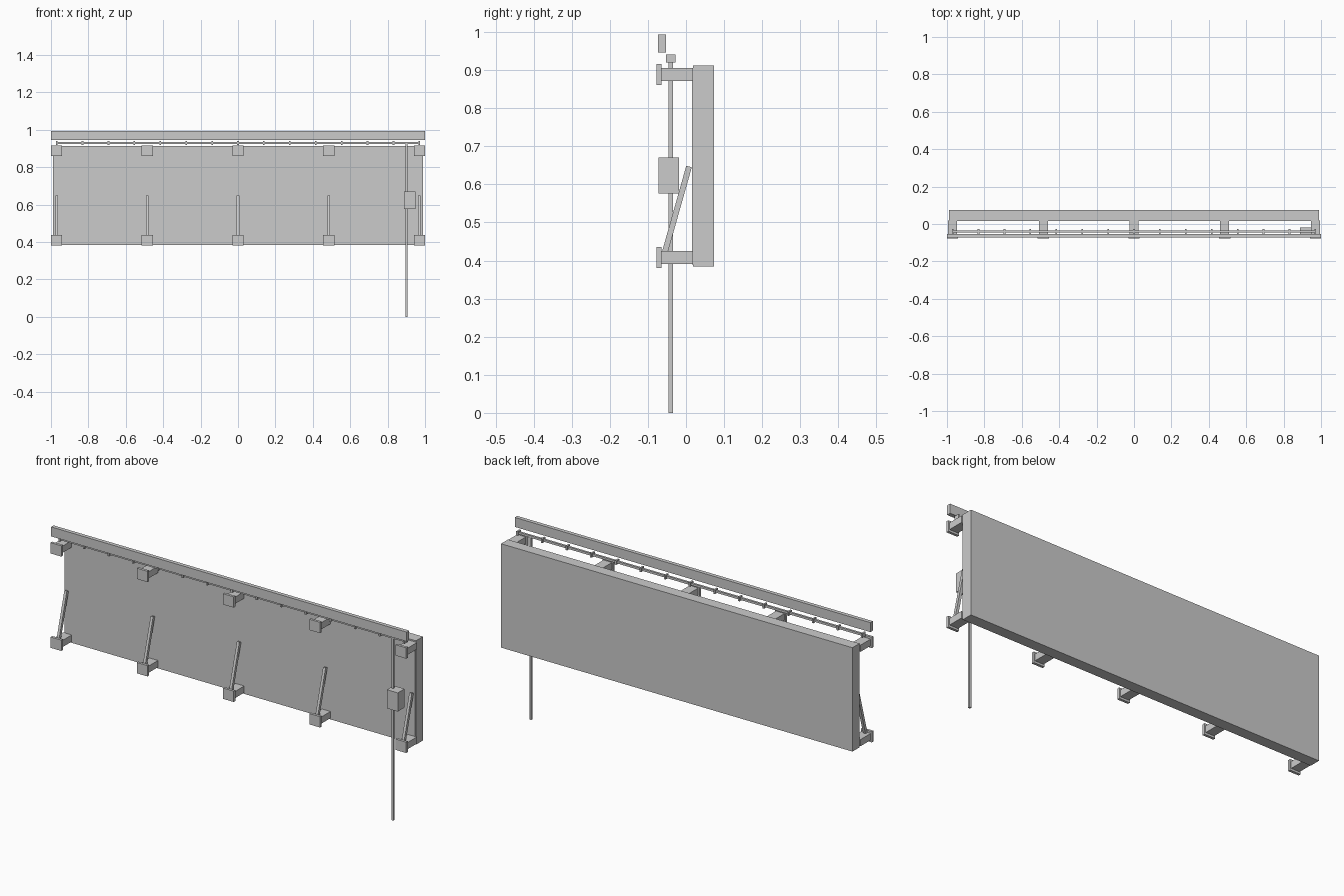
import bpy, math
from mathutils import Matrix, Vector

if "Cube" in bpy.data.objects:
    bpy.data.objects.remove(bpy.data.objects["Cube"])

grey = bpy.data.materials.new("plain_grey")
grey.diffuse_color = (0.6, 0.6, 0.6, 1)
grey.use_nodes = True
grey.node_tree.nodes["Principled BSDF"].inputs["Base Color"].default_value = grey.diffuse_color


def box(name, x, y, z, tilt=0.0):
    """Box from (min, max) ranges, optionally tilted about x through its centre."""
    lo, hi = Vector((x[0], y[0], z[0])), Vector((x[1], y[1], z[1]))
    bpy.ops.mesh.primitive_cube_add(size=1, location=(lo + hi) / 2)
    ob = bpy.context.object
    ob.name = name
    ob.data.transform(Matrix.Rotation(tilt, 4, 'X') @ Matrix.Diagonal((*(hi - lo), 1)))
    ob.data.materials.append(grey)
    return ob


def span(centre, size):
    return (centre - size / 2, centre + size / 2)


# Large board with a thin facing sheet
box("board", (-0.988, 0.988), (0.018, 0.074), (0.384, 0.912))
box("facing_sheet", (-0.985, 0.985), (0.0155, 0.018), (0.39, 0.905))

# Wall brackets with end plates, and a sloping strut on each lower bracket
strut_low, strut_high = Vector((0, -0.0575, 0.415)), Vector((0, 0.008, 0.647))
strut_mid, strut_dir = (strut_low + strut_high) / 2, strut_high - strut_low
for i in range(-2, 3):
    x = i * 0.485
    for label, z in (("lower", 0.4085), ("upper", 0.888)):
        box(label + "_arm", span(x, 0.048), (-0.064, 0.018), span(z, 0.034))
        box(label + "_plate", span(x, 0.06), (-0.077, -0.064), span(z, 0.055))
    box("strut", span(x, 0.014), span(strut_mid.y, 0.015),
        span(strut_mid.z, strut_dir.length),
        tilt=-math.atan2(strut_dir.y, strut_dir.z))

# Top fascia rail
box("fascia_rail", (-1, 1), (-0.073, -0.053), (0.946, 0.994))

# Horizontal rod with evenly spaced clips
box("rod", (-0.97, 0.965), span(-0.04, 0.011), span(0.93, 0.011))
for i in range(-7, 8):
    box("rod_clip", span(i * 0.1385, 0.009), span(-0.04, 0.025), span(0.93, 0.021))

# Vertical pole with its control box
box("pole", span(0.9, 0.011), span(-0.04, 0.011), (0, 0.935))
box("control_box", (0.888, 0.949), (-0.072, -0.018), (0.576, 0.671))
